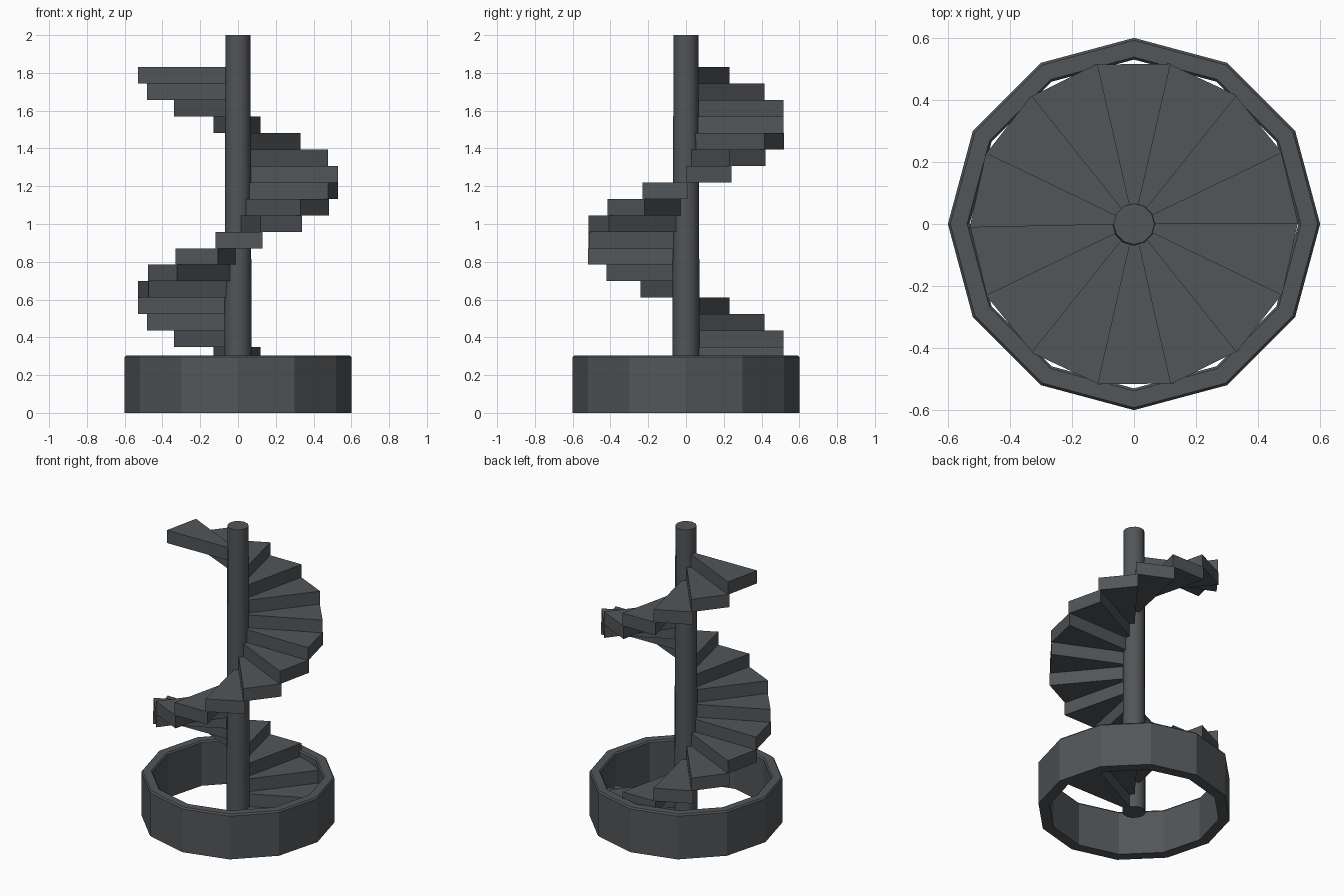
import bpy, math

if "Cube" in bpy.data.objects:
    bpy.data.objects.remove(bpy.data.objects["Cube"])

mat = bpy.data.materials.new("dark slate grey")
mat.diffuse_color = (0.084, 0.092, 0.100, 1)
mat.use_nodes = True
mat.node_tree.nodes["Principled BSDF"].inputs["Base Color"].default_value = mat.diffuse_color

STEPS = 21
PER_TURN = 14
RISE = 1.83 / STEPS
TURN = 2 * math.pi / PER_TURN


def make(name, verts, faces):
    me = bpy.data.meshes.new(name)
    me.from_pydata(verts, [], faces)
    me.materials.append(mat)
    ob = bpy.data.objects.new(name, me)
    bpy.context.collection.objects.link(ob)
    return ob


def polar(r, a, z):
    return (r * math.cos(a), r * math.sin(a), z)


def lathe(name, profile, n, closed):
    """Revolve an (r, z) profile in n sides; open profiles get capped ends."""
    m = len(profile)
    verts = [polar(r, 2 * math.pi * i / n, z) for i in range(n) for r, z in profile]
    faces = []
    for i in range(n):
        j = (i + 1) % n
        for k in range(m if closed else m - 1):
            l = (k + 1) % m
            faces.append((i * m + k, j * m + k, j * m + l, i * m + l))
    if not closed:
        faces.append([i * m for i in reversed(range(n))])
        faces.append([i * m + m - 1 for i in range(n)])
    return make(name, verts, faces)


# twelve-sided base wall with a small chamfer on the top rim
lathe("base_ring", [(0.53, 0), (0.60, 0), (0.60, 0.295), (0.592, 0.305),
                    (0.538, 0.305), (0.53, 0.295)], 12, True)

# slightly tapering central pole
pole = lathe("central_pole", [(0.073, 0), (0.066, 2.0)], 12, False)
bpy.context.view_layer.objects.active = pole
pole.select_set(True)
bpy.ops.object.shade_smooth_by_angle(angle=math.radians(40))
pole.select_set(False)

# wedge steps climbing counter-clockwise, each overlapping the next a little
for i in range(STEPS):
    a, b = i * TURN, (i + 1) * TURN + math.radians(1.2)
    z0, z1 = i * RISE, (i + 1) * RISE
    outline = [(0.03, a), (0.53, a), (0.53, b), (0.03, b)]
    verts = [polar(r, t, z) for z in (z0, z1) for r, t in outline]
    faces = [(3, 2, 1, 0), (4, 5, 6, 7)]
    faces += [(k, (k + 1) % 4, (k + 1) % 4 + 4, k + 4) for k in range(4)]
    make(f"step_{i + 1:02d}", verts, faces)
